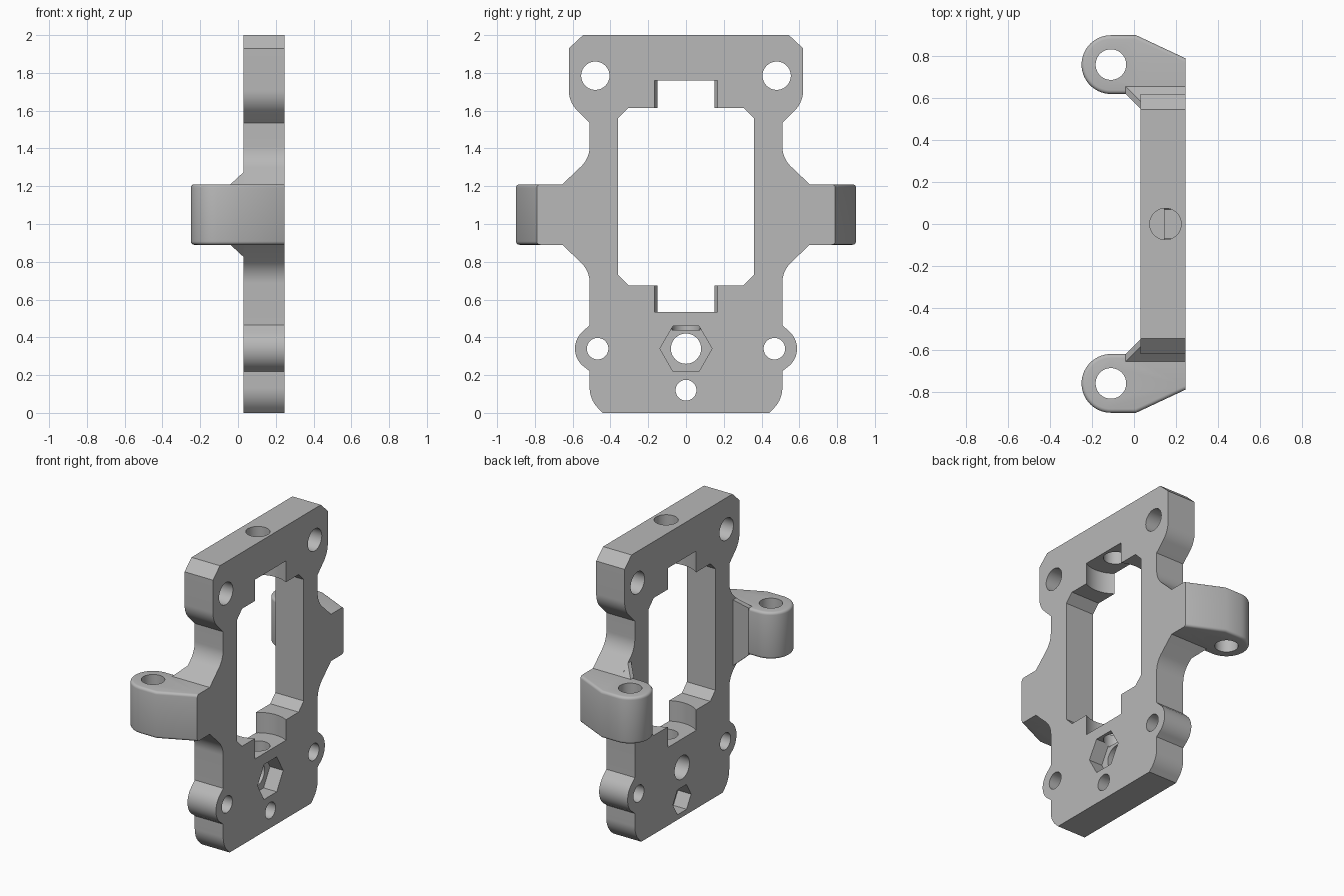
import bpy, bmesh, math

cube = bpy.data.objects.get("Cube")
if cube:
    bpy.data.objects.remove(cube, do_unlink=True)

GREY = (0.48, 0.48, 0.48, 1)
mat = bpy.data.materials.new("grey plastic")
mat.use_nodes = True
mat.diffuse_color = GREY
bsdf = next(n for n in mat.node_tree.nodes if n.type == 'BSDF_PRINCIPLED')
bsdf.inputs["Base Color"].default_value = GREY

X_BACK, X_FACE = 0.03, 0.245      # plate thickness
EAR_LOW, EAR_TOP = 0.89, 1.21
EAR_X, EAR_Y, EAR_R = -0.11, 0.76, 0.14
BORE_X = 0.15


def finish(name, bm):
    bmesh.ops.recalc_face_normals(bm, faces=bm.faces)
    mesh = bpy.data.meshes.new(name)
    bm.to_mesh(mesh)
    bm.free()
    mesh.materials.append(mat)
    ob = bpy.data.objects.new(name, mesh)
    bpy.context.collection.objects.link(ob)
    return ob


def prism_bm(points, axis, low, high):
    """Extrude a flat outline along x (points are y, z) or z (points are x, y)."""
    bm = bmesh.new()
    place = (lambda p: (low, p[0], p[1])) if axis == 'x' else (lambda p: (p[0], p[1], low))
    face = bm.faces.new([bm.verts.new(place(p)) for p in points])
    out = bmesh.ops.extrude_face_region(bm, geom=[face])
    step = (high - low, 0, 0) if axis == 'x' else (0, 0, high - low)
    bmesh.ops.translate(bm, vec=step, verts=[v for v in out["geom"] if isinstance(v, bmesh.types.BMVert)])
    return bm


def arc(cx, cy, r, start, end, n=10):
    angles = [math.radians(start + (end - start) * i / n) for i in range(n + 1)]
    return [(cx + r * math.cos(a), cy + r * math.sin(a)) for a in angles]


def ring(cx, cy, r, sides=40):
    return arc(cx, cy, r, 0, 360, sides)[:-1]


def select_only(ob):
    bpy.ops.object.select_all(action='DESELECT')
    ob.select_set(True)
    bpy.context.view_layer.objects.active = ob


def cut(ob, points, axis, low, high):
    cutter = finish("cutter", prism_bm(points, axis, low, high))
    cutter.hide_render = True
    mod = ob.modifiers.new("cut", 'BOOLEAN')
    mod.operation = 'DIFFERENCE'
    mod.solver = 'EXACT'
    mod.object = cutter
    select_only(ob)
    bpy.ops.object.modifier_apply(modifier=mod.name)
    bpy.data.objects.remove(cutter, do_unlink=True)


def smooth(ob):
    select_only(ob)
    bpy.ops.object.shade_smooth_by_angle(angle=math.radians(30))


# Plate: half outline from top to bottom, then mirrored
half = [(0.545, 2.0), (0.62, 1.93)]
half += arc(0.47, 1.707, 0.15, 0, -45)            # shoulder
half += [(0.51, 1.535)]
half += arc(0.66, 1.412, 0.15, 180, 225)          # upper waist
half += [(0.655, EAR_TOP), (0.655, EAR_LOW)]
half += arc(0.66, 0.688, 0.15, 135, 180)          # lower waist
half += [(0.51, 0.465)]
half += arc(0.468, 0.34, 0.12, 45, -58, 16)       # screw boss
half += [(0.51, 0.22)]
half += arc(0.36, 0.132, 0.15, 0, -45)            # bottom corner
half += [(0.44, 0.0)]
outline = half + [(-y, z) for y, z in reversed(half)]
plate = finish("mounting_plate", prism_bm(outline, 'x', X_BACK, X_FACE))

# Central window with chamfered corners
corner = [(0.305, 1.615), (0.36, 1.56), (0.36, 0.73), (0.305, 0.675)]
cut(plate, corner + [(-y, z) for y, z in reversed(corner)], 'x', -0.1, 0.4)

# Round pockets above and below the window, with screw bores
cut(plate, ring(BORE_X, 0, 0.193, 64), 'z', 0.535, 1.76)
cut(plate, ring(BORE_X, 0, 0.075), 'z', 0.44, 2.1)

# Through holes
for y, z, r in [(0.48, 1.785, 0.075), (-0.48, 1.785, 0.075), (0.468, 0.34, 0.057),
                (-0.468, 0.34, 0.057), (0, 0.34, 0.08), (0, 0.12, 0.055)]:
    cut(plate, ring(y, z, r), 'x', -0.1, 0.4)

# Hexagonal nut recesses, one on each side
cut(plate, ring(0, 0.34, 0.138, 6), 'x', 0.145, 0.4)
cut(plate, ring(0, 0.12, 0.098, 6), 'x', -0.1, 0.13)
smooth(plate)

# Hinge ears and their gussets on both sides
for side, s in (("left", 1), ("right", -1)):
    pts = [(X_BACK, 0.655), (X_FACE, 0.655), (X_FACE, 0.79), (0.01, EAR_Y + EAR_R)]
    pts += arc(EAR_X, EAR_Y, EAR_R, 90, 270, 28)
    pts += [(X_BACK, EAR_Y - EAR_R)]
    bm = prism_bm([(x, s * y) for x, y in pts], 'z', EAR_LOW, EAR_TOP)
    rim = []
    for e in bm.edges:
        a, b = (v.co for v in e.verts)
        level = abs(a.z - b.z) < 1e-5
        joint = min(abs(a.y), abs(b.y)) > 0.61 and abs(a.x - b.x) < 1e-5 and a.x > 0
        seam = abs(abs(a.y) - 0.655) < 1e-4 and abs(abs(b.y) - 0.655) < 1e-4
        if level and not joint and not seam:
            rim.append(e)
    bmesh.ops.bevel(bm, geom=rim, offset=0.018, segments=4, profile=0.5, affect='EDGES')
    ear = finish("hinge_ear_" + side, bm)
    cut(ear, ring(EAR_X, s * EAR_Y, 0.073), 'z', 0.8, 1.3)
    smooth(ear)

    bm = bmesh.new()
    mid = (EAR_LOW + EAR_TOP) / 2
    for x, y, h in [(-0.04, 0.62, 0.16), (-0.04, 0.655, 0.16), (X_BACK, 0.655, 0.16),
                    (X_BACK, 0.585, 0.225), (X_BACK, 0.55, 0.225)]:
        for up in (1, -1):
            bm.verts.new((x, s * y, mid + up * h))
    bmesh.ops.convex_hull(bm, input=bm.verts[:])
    finish("ear_gusset_" + side, bm)
